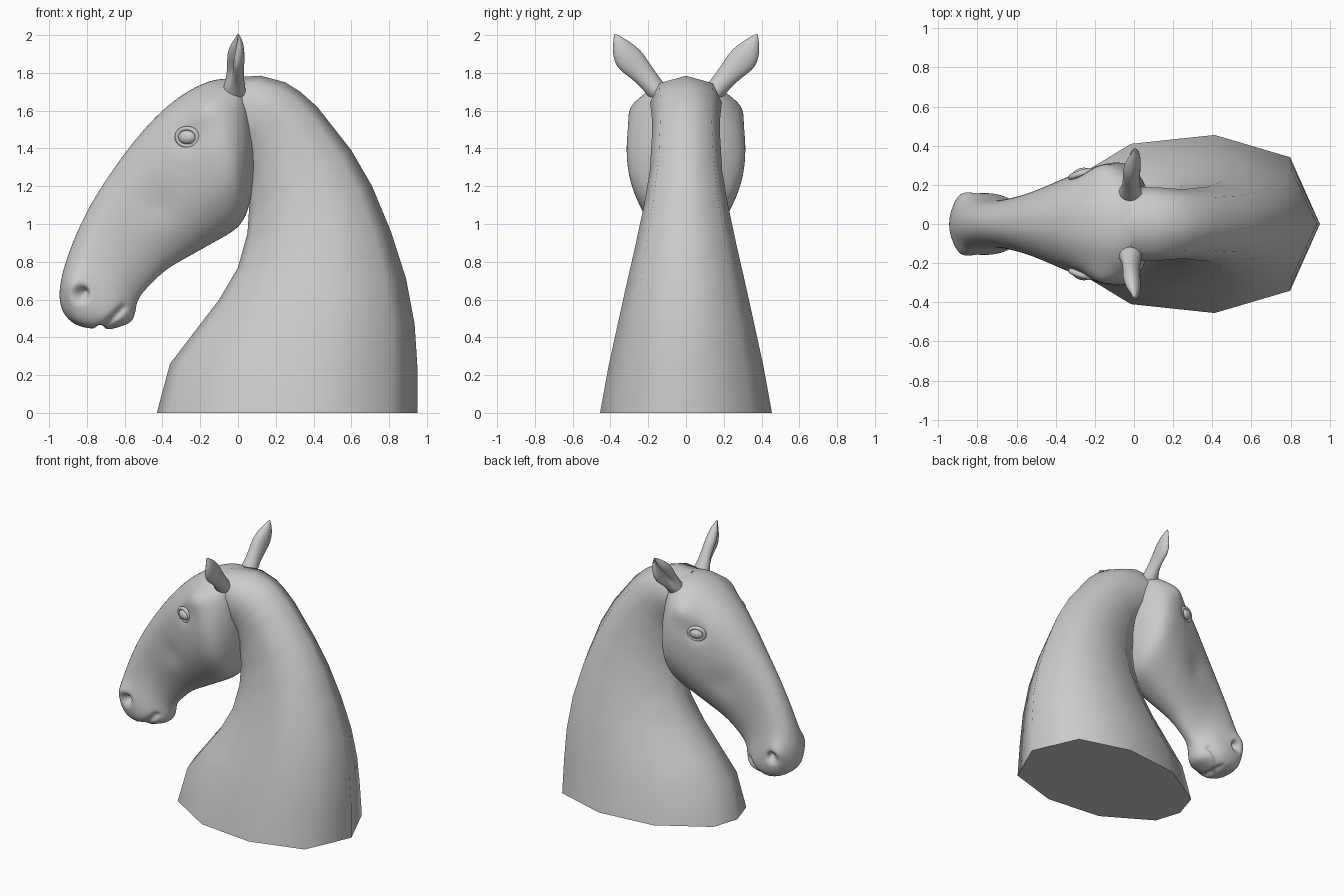
import bpy, bmesh
from math import radians, cos, sin, pi, exp
from mathutils import Vector

if "Cube" in bpy.data.objects:
    bpy.data.objects.remove(bpy.data.objects["Cube"])


def loft(name, rings, levels=0):
    """Skin a list of closed rings, cap both ends, optionally subdivide."""
    bm = bmesh.new()
    vs = [[bm.verts.new(p) for p in r] for r in rings]
    n = len(rings[0])
    for a, b in zip(vs, vs[1:]):
        for i in range(n):
            j = (i + 1) % n
            bm.faces.new((a[i], a[j], b[j], b[i]))
    bm.faces.new(vs[0])
    bm.faces.new(vs[-1])
    bmesh.ops.recalc_face_normals(bm, faces=bm.faces)
    me = bpy.data.meshes.new(name)
    bm.to_mesh(me)
    bm.free()
    ob = bpy.data.objects.new(name, me)
    bpy.context.collection.objects.link(ob)
    bpy.ops.object.select_all(action='DESELECT')
    bpy.context.view_layer.objects.active = ob
    ob.select_set(True)
    if levels:
        mod = ob.modifiers.new("smooth", 'SUBSURF')
        mod.levels = levels
        bpy.ops.object.modifier_apply(modifier=mod.name)
    bpy.ops.object.shade_smooth_by_angle(angle=radians(60))
    return ob


def section(x0, z0, x1, z1, w, half):
    """Symmetric ring from point 0 to point 1 in the xz plane; half = (t, width)."""
    def pt(t, f, s):
        return (x0 + (x1 - x0) * t, s * f * w, z0 + (z1 - z0) * t)
    return [pt(t, f, 1) for t, f in half] + [pt(t, f, -1) for t, f in half[-2:0:-1]]


def push(ob, c, r, vec):
    """Soft sculpt push, mirrored across y."""
    for s in (1, -1):
        cc, vv = Vector((c[0], c[1] * s, c[2])), Vector((vec[0], vec[1] * s, vec[2]))
        for v in ob.data.vertices:
            v.co += vv * exp(-((v.co - cc).length / r) ** 2)


# Neck: crest point, throat point, half width
neck_half = [(0, 0), (.11, .75), (.39, 1), (.70, .9), (.955, .43), (1, 0)]
neck = [(.95, 0, -.43, 0, .455), (.95, .24, -.36, .26, .41), (.935, .47, -.23, .43, .365),
        (.89, .71, -.10, .60, .318), (.81, .96, 0, .77, .268), (.71, 1.2, .05, .95, .222),
        (.60, 1.39, .06, 1.10, .192), (.42, 1.62, .05, 1.25, .18), (.33, 1.70, .03, 1.32, .18),
        (.25, 1.75, 0, 1.36, .185), (.12, 1.785, -.05, 1.42, .19), (-.05, 1.775, -.12, 1.45, .18)]
loft("neck", [section(*s, neck_half) for s in neck])

# Head: forehead point, jaw point, half width
head_half = [(0, 0), (.02, .42), (.14, .86), (.31, .99), (.5, 1.02), (.7, .95),
             (.88, .68), (.985, .33), (1, 0)]
head = [(.06, 1.765, .10, 1.30, .15), (-.04, 1.775, .065, 1.10, .275), (-.14, 1.772, .02, .98, .325),
        (-.28, 1.705, -.10, .915, .295), (-.42, 1.595, -.25, .83, .235), (-.56, 1.435, -.38, .76, .175),
        (-.69, 1.255, -.45, .69, .137), (-.80, 1.08, -.50, .64, .12), (-.885, .89, -.535, .59, .13),
        (-.935, .74, -.54, .53, .155), (-.955, .61, -.56, .475, .16), (-.925, .51, -.63, .455, .135),
        (-.84, .45, -.69, .435, .09)]
skull = loft("head", [section(*s, head_half) for s in head], 3)

# Nostrils, eye sockets, brow and cheek modelling
push(skull, (-.87, .14, .67), .075, (-.005, .03, 0))
push(skull, (-.835, .165, .63), .035, (.03, -.06, .01))
push(skull, (-.17, .26, 1.60), .08, (0, .025, .01))
push(skull, (-.27, .26, 1.46), .06, (0, -.02, 0))
push(skull, (-.42, .19, 1.10), .10, (0, -.012, 0))
# Mouth line and lip notch
for v in skull.data.vertices:
    a, b = Vector((-.73, .43)), Vector((-.61, .555))
    p = Vector((v.co.x, v.co.z))
    t = max(0, min(1, (p - a).dot(b - a) / (b - a).length_squared))
    v.co.y *= 1 - .16 * exp(-((p - a.lerp(b, t)).length / .02) ** 2)
    v.co.z += .035 * exp(-((p - a).length / .025) ** 2)

# Ears: centre x, y, z, radius along x, radius across
ear = [(-.02, .13, 1.67, .075, .06), (-.02, .18, 1.74, .055, .055), (-.02, .25, 1.815, .052, .07),
       (-.02, .305, 1.87, .058, .088), (-.01, .345, 1.93, .045, .062), (0, .365, 1.975, .022, .03),
       (0, .378, 2.008, .003, .003)]
for s, side in ((1, "left"), (-1, "right")):
    rings = []
    for k, (x, y, z, rx, rv) in enumerate(ear):
        ring = []
        for i in range(12):
            a = 2 * pi * i / 12
            # hollow on the forward, outward side
            d = max(0, cos(a - radians(150)))
            f = 1 - (1.15 * d ** 4 if k > 1 else 0)
            u, v = rx * cos(a) * f, rv * sin(a) * f
            ring.append((x + u, s * (y + v * .81), z - v * .58))
        rings.append(ring)
    loft(side + "_ear", rings, 2)

    # Eyeball and eyelid rim
    loc = (-.268, s * .254, 1.46)
    bpy.ops.mesh.primitive_uv_sphere_add(segments=24, ring_count=14, radius=1, location=loc)
    eye = bpy.context.object
    eye.name = side + "_eye"
    eye.scale = (.05, .032, .038)
    eye.rotation_euler = (0, 0, s * radians(17))
    bpy.ops.object.shade_smooth()
    bpy.ops.mesh.primitive_torus_add(major_segments=32, minor_segments=10, major_radius=.056,
                                     minor_radius=.014, location=loc)
    lid = bpy.context.object
    lid.name = side + "_eyelid"
    lid.rotation_euler = (radians(90 - s * 8), 0, s * radians(17))
    lid.scale = (1, .84, 1.1)
    bpy.ops.object.shade_smooth()
